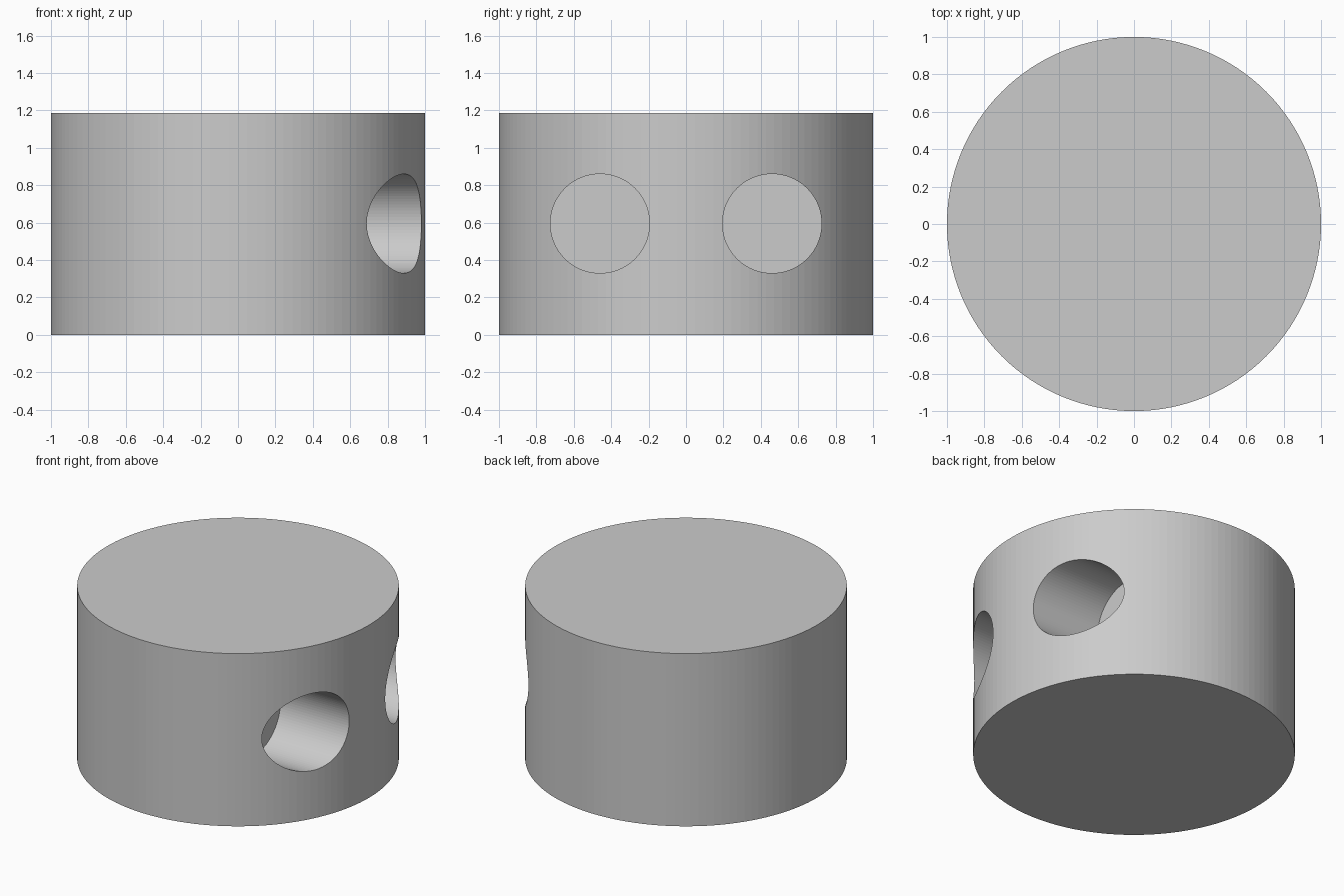
import bpy, math

if "Cube" in bpy.data.objects:
    bpy.data.objects.remove(bpy.data.objects["Cube"])

RADIUS, HEIGHT = 1.0, 1.185
HOLE_R, HOLE_Y, HOLE_Z = 0.265, 0.46, 0.595
FLOOR_X, OUTER_X = 0.46, 1.3

# Solid round body
bpy.ops.mesh.primitive_cylinder_add(vertices=128, radius=RADIUS, depth=HEIGHT,
                                    location=(0, 0, HEIGHT / 2))
body = bpy.context.object
body.name = "round_body"

# Two flat-bottomed holes drilled side by side into the right side
for side, label in ((-1, "front"), (1, "back")):
    bpy.ops.mesh.primitive_cylinder_add(
        vertices=96, radius=HOLE_R, depth=OUTER_X - FLOOR_X,
        location=((OUTER_X + FLOOR_X) / 2, side * HOLE_Y, HOLE_Z),
        rotation=(0, math.pi / 2, 0))
    cutter = bpy.context.object
    cutter.name = label + "_hole_cutter"
    cutter.hide_render = True
    cutter.display_type = 'WIRE'
    cut = body.modifiers.new(label + "_hole", 'BOOLEAN')
    cut.operation = 'DIFFERENCE'
    cut.solver = 'EXACT'
    cut.object = cutter
